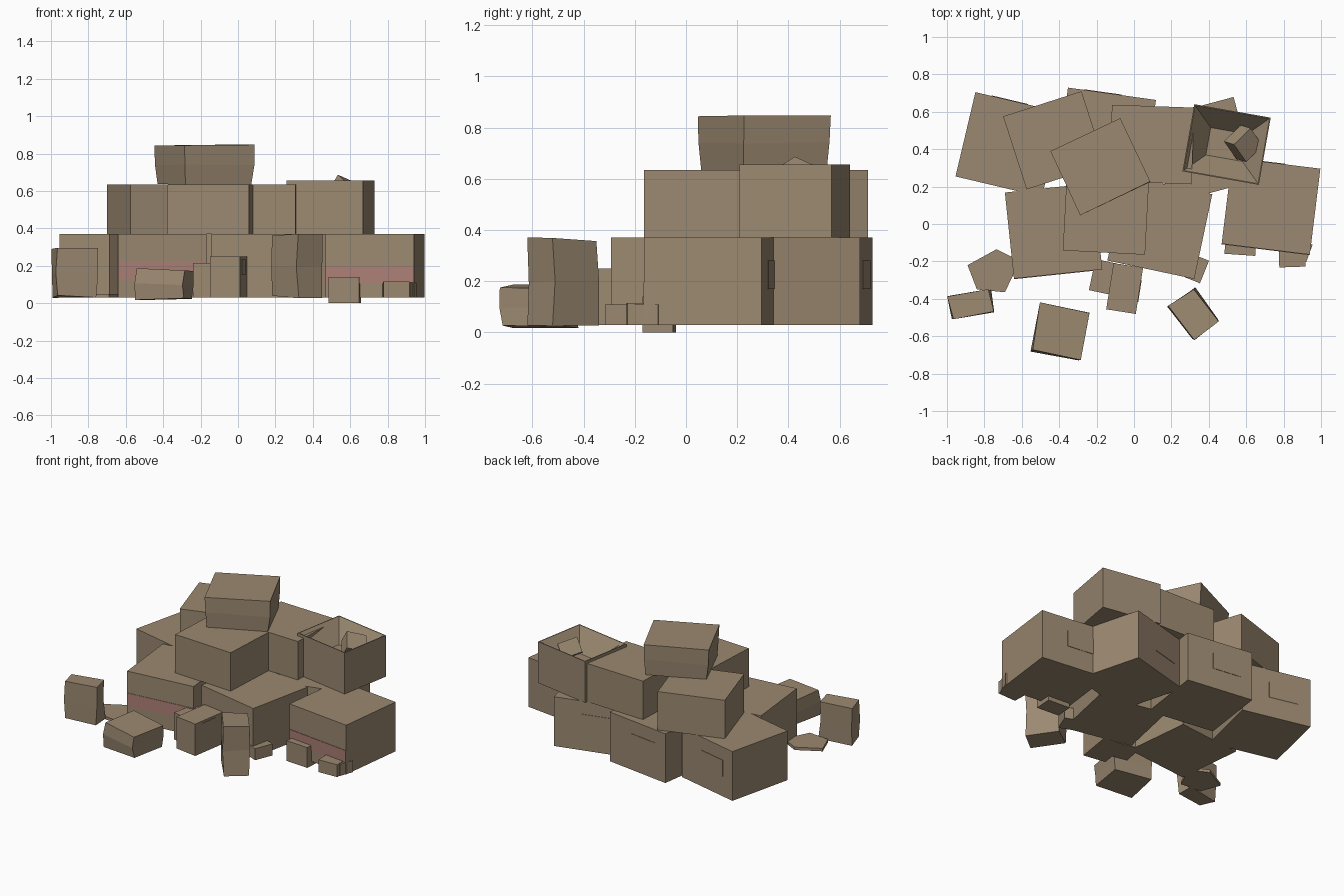
import bpy, bmesh, math, random
from mathutils import Matrix, Vector

random.seed(4)
cube = bpy.data.objects.get("Cube")
if cube:
    bpy.data.objects.remove(cube, do_unlink=True)


def material(name, rgb):
    m = bpy.data.materials.new(name)
    m.use_nodes = True
    m.diffuse_color = (*rgb, 1)
    m.node_tree.nodes["Principled BSDF"].inputs["Base Color"].default_value = (*rgb, 1)
    return m


CARD = material("cardboard_brown", (0.33, 0.25, 0.165))
PINK = material("faded_pink", (0.41, 0.215, 0.18))


def finish(name, bm, mat, matrix):
    bmesh.ops.recalc_face_normals(bm, faces=bm.faces)
    mesh = bpy.data.meshes.new(name)
    bm.to_mesh(mesh)
    bm.free()
    mesh.materials.append(mat)
    ob = bpy.data.objects.new(name, mesh)
    ob.matrix_world = matrix
    bpy.context.collection.objects.link(ob)
    return ob


def place(x, y, angle, z=0):
    return Matrix.Translation((x, y, z)) @ Matrix.Rotation(math.radians(angle), 4, "Z")


def block(w, d, z0, z1):
    bm = bmesh.new()
    bmesh.ops.create_cube(bm, size=1)
    for v in bm.verts:
        v.co = Vector((v.co.x * w, v.co.y * d, z0 if v.co.z < 0 else z1))
    return bm


def box(name, x, y, w, d, z0, z1, angle, taper=1.0, dent=0.0):
    """A carton; taper narrows its base, dent creases and crumples it."""
    bm = block(w, d, z0, z1)
    if dent:
        sides = [e for e in bm.edges if abs(e.verts[0].co.z - e.verts[1].co.z) > 0.01]
        bmesh.ops.subdivide_edges(bm, edges=sides, cuts=1)
    for v in bm.verts:
        if v.co.z < z0 + 0.001:
            v.co.x *= taper
            v.co.y *= taper
        if dent:
            v.co += Vector([random.uniform(-dent, dent) for _ in range(3)])
    return finish(name, bm, CARD, place(x, y, angle))


def plate(name, x, y, angle, depth, width, z0, z1, mat, shift=0.0):
    """A thin panel on the front (negative depth) or back of a carton."""
    m = place(x, y, angle) @ Matrix.Translation((shift, depth / 2, 0))
    return finish(name, block(width, 0.006, z0, z1), mat, m)


# Bottom layer of large cartons
LOW, MID, HIGH = 0.03, 0.37, 0.635
bottom = {
    "back_left": (-0.67, 0.425, -13.3),
    "front_left": (-0.43, -0.037, 6),
    "front_centre": (0.138, -0.018, -12),
    "front_right": (0.7325, 0.095, -7),
    "back_centre": (-0.15, 0.467, -8),
    "back_right": (0.363, 0.394, 15),
}
for name, (x, y, a) in bottom.items():
    box("bottom_carton_" + name, x, y, 0.475, 0.463, LOW, MID, a)

# Pink tape stripes and back labels
for name, z0, z1 in (("front_left", 0.13, 0.22), ("front_right", 0.105, 0.195)):
    x, y, a = bottom[name]
    plate("stripe_" + name, x, y, a, -0.463, 0.474, z0, z1, PINK)
for name in ("back_left", "front_right", "back_centre", "back_right"):
    x, y, a = bottom[name]
    plate("label_" + name, x, y, a, 0.463, 0.2, 0.17, 0.28, CARD, -0.05)

# Second layer
for name, x, y, a in (("left", -0.4275, 0.4475, 17.8),
                      ("front", -0.15, 0.052, -3),
                      ("back", 0.095, 0.425, -2)):
    box("middle_carton_" + name, x, y, 0.44, 0.41, MID, HIGH, a)

# Top carton
box("top_carton", -0.18, 0.307, 0.41, 0.375, HIGH, 0.845, 25, 0.95, 0.004)

# Open carton with its flaps pushed inwards
bm = block(0.415, 0.365, MID, 0.655)
bm.faces.ensure_lookup_table()
top = max(bm.faces, key=lambda f: f.calc_center_median().z)
bmesh.ops.inset_region(bm, faces=[top], thickness=0.008)
bmesh.ops.inset_region(bm, faces=[top], thickness=0.145, depth=-0.13)
finish("open_carton", bm, CARD, place(0.495, 0.425, -10))

# Loose scrap sticking out of the open carton
bm = block(0.13, 0.13, -0.05, 0.05)
tilt = Matrix.Rotation(math.radians(28), 4, "X") @ Matrix.Rotation(math.radians(20), 4, "Y")
finish("loose_scrap", bm, CARD, place(0.585, 0.43, 35, 0.595) @ tilt)

# Small crumpled cartons in front
for name, x, y, w, d, z0, z1, a, dent in (
        ("far_left", -0.872, -0.43, 0.225, 0.12, 0.035, 0.298, 11, 0.009),
        ("low", -0.395, -0.575, 0.26, 0.255, 0.025, 0.18, -10, 0.008),
        ("centre", -0.05, -0.345, 0.16, 0.25, LOW, 0.25, -9, 0),
        ("centre_side", -0.155, -0.285, 0.14, 0.17, LOW, 0.215, -12, 0),
        ("tall", 0.32, -0.48, 0.165, 0.217, 0.035, 0.362, 37, 0.009),
        ("tiny_left", 0.335, -0.24, 0.09, 0.13, LOW, 0.11, -22, 0),
        ("tiny_mid", 0.57, -0.105, 0.165, 0.12, 0, 0.14, -4, 0),
        ("tiny_right", 0.845, -0.175, 0.14, 0.11, LOW, 0.115, 2, 0),
        ("tiny_right_end", 0.905, -0.145, 0.07, 0.1, LOW, 0.11, -20, 0)):
    box("small_carton_" + name, x, y, w, d, z0, z1, a, 1.0, dent)
finish("label_centre", block(0.006, 0.12, 0.15, 0.235), CARD,
       place(-0.05, -0.345, -9) @ Matrix.Translation((0.08, 0, 0)))

# Flattened carton on the floor
outline = [(-0.89, -0.22), (-0.84, -0.35), (-0.69, -0.365),
           (-0.645, -0.27), (-0.645, -0.18), (-0.735, -0.135)]
bm = bmesh.new()
base = bm.faces.new([bm.verts.new((x, y, 0.03)) for x, y in outline])
up = bmesh.ops.extrude_face_region(bm, geom=[base])["geom"]
for v in up:
    if isinstance(v, bmesh.types.BMVert):
        v.co.z += 0.02
finish("flattened_carton", bm, CARD, Matrix())
